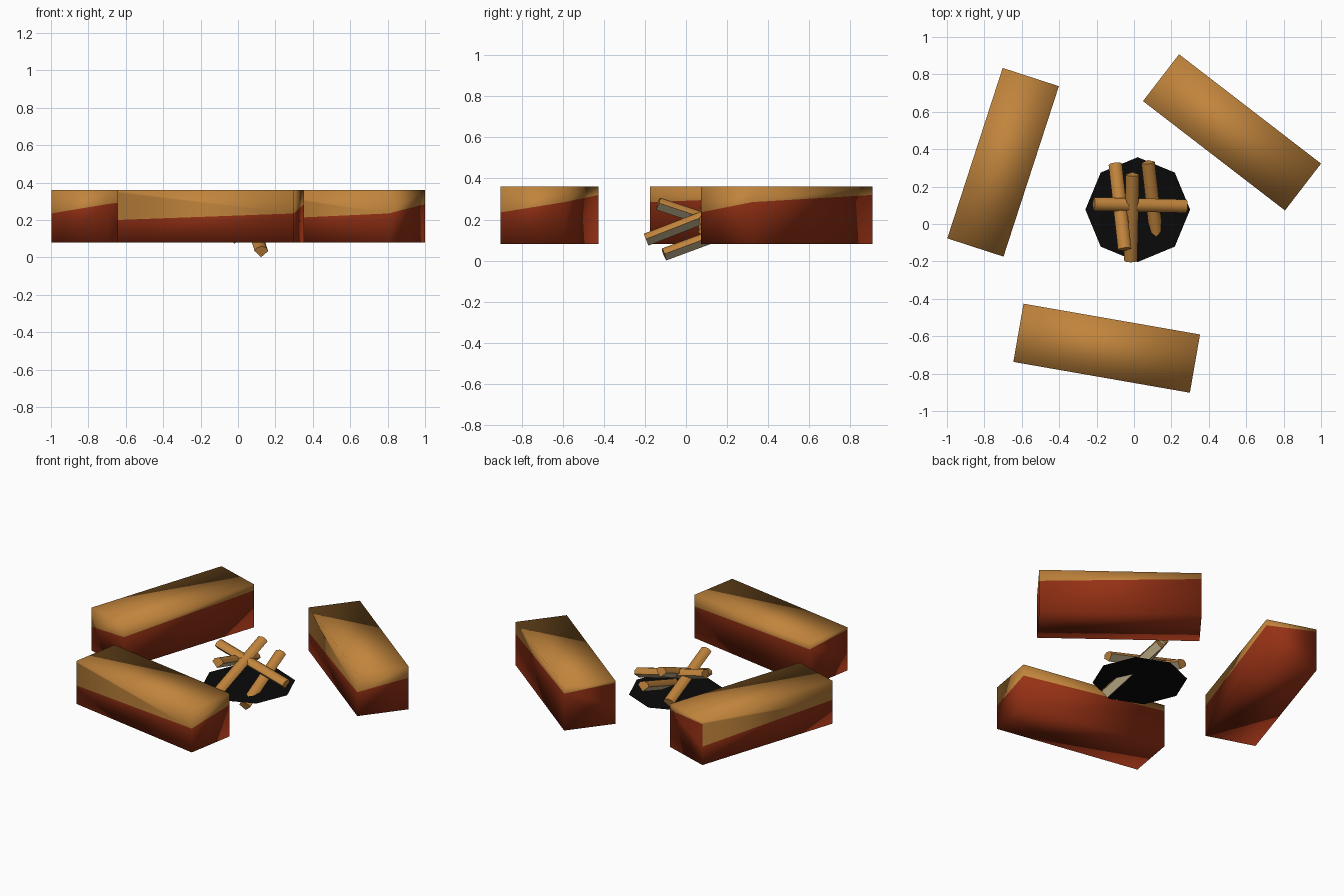
import bpy, math
from mathutils import Vector, Matrix

if "Cube" in bpy.data.objects:
    bpy.data.objects.remove(bpy.data.objects["Cube"])


def material(name, rgb):
    m = bpy.data.materials.new(name)
    m.diffuse_color = (*rgb, 1)
    m.use_nodes = True
    m.node_tree.nodes["Principled BSDF"].inputs["Base Color"].default_value = m.diffuse_color
    return m


TAN = material("tan wood", (0.53, 0.23, 0.045))
RED = material("red brown bark", (0.30, 0.03, 0.007))
CREAM = material("cream split wood", (0.55, 0.45, 0.27))
BLACK = material("black ash", (0.003, 0.003, 0.003))


def make(name, verts, faces, mats, indices):
    me = bpy.data.meshes.new(name)
    me.from_pydata(verts, [], faces)
    for m in mats:
        me.materials.append(m)
    for p, i in zip(me.polygons, indices):
        p.material_index = i
    ob = bpy.data.objects.new(name, me)
    bpy.context.collection.objects.link(ob)
    return ob


# Log benches: smooth-shaded blocks, bark line climbs round the four sides
L, W, Z0, Z1 = 0.479, 0.158, 0.08, 0.36
corners = [(-L, -W), (L, -W), (L, W), (-L, W)]
ring = [0.20, 0.235, 0.285, 0.32, 0.345]


def bench(name, x, y, angle):
    verts = [(*c, Z0) for c in corners] + [(*c, Z1) for c in corners]
    verts += [(*corners[i % 4], z) for i, z in enumerate(ring)]
    faces = [(3, 2, 1, 0), (4, 5, 6, 7)]
    cols = [1, 0]
    for i in range(4):
        j = (i + 1) % 4
        low = [i, j, 9 + i, 8 + i]
        high = [8 + i, 9 + i, 4 + j, 4 + i]
        if i == 0:
            high.append(12)          # step of the bark line at one corner
        if i == 3:
            low.insert(2, 8)
        faces += [low, high]
        cols += [1, 0]
    ob = make(name, verts, faces, [TAN, RED], cols)
    ob.location = (x, y, 0)
    ob.rotation_euler.z = math.radians(angle)
    for p in ob.data.polygons:
        p.use_smooth = True


bench("left_bench", -0.70, 0.33, -108)
bench("right_bench", 0.524, 0.49, -37.6)
bench("front_bench", -0.146, -0.664, -9.9)

# Ash bed: flat octagon
octagon = [(0.02 + 0.28 * math.cos(i * math.pi / 4),
            0.077 + 0.28 * math.sin(i * math.pi / 4), 0.078) for i in range(8)]
make("ash_bed", octagon, [tuple(range(8))], [BLACK], [0])

# Firewood: split sticks, rounded bark on top and a cream wedge below
section = [(0.036 * math.cos(a), 0.028 * math.sin(a))
           for a in (i * math.pi / 4 for i in range(5))] + [(0.0, -0.034)]


def stick(name, a, b):
    a, b = Vector(a), Vector(b)
    d = (b - a).normalized()
    side = d.cross(Vector((0, 0, 1))).normalized()
    up = side.cross(d)
    n = len(section)
    verts = [p + side * u + up * v for p in (a, b) for u, v in section]
    faces = [(i, n + i, n + (i + 1) % n, (i + 1) % n) for i in range(n)]
    faces += [tuple(range(n)), tuple(range(2 * n - 1, n - 1, -1))]
    ob = make(name, verts, faces, [TAN, CREAM], [0, 0, 0, 0, 1, 1, 0, 0])
    for p in ob.data.polygons:
        p.use_smooth = p.index < 4
    return ob


stick("cross_stick", (-0.215, 0.107, 0.265), (0.28, 0.095, 0.14))
stick("middle_stick", (-0.018, -0.195, 0.105), (-0.008, 0.265, 0.285))
stick("left_stick", (-0.05, -0.135, 0.28), (-0.10, 0.32, 0.13))
stick("right_stick", (0.125, -0.108, 0.033), (0.075, 0.33, 0.195))
